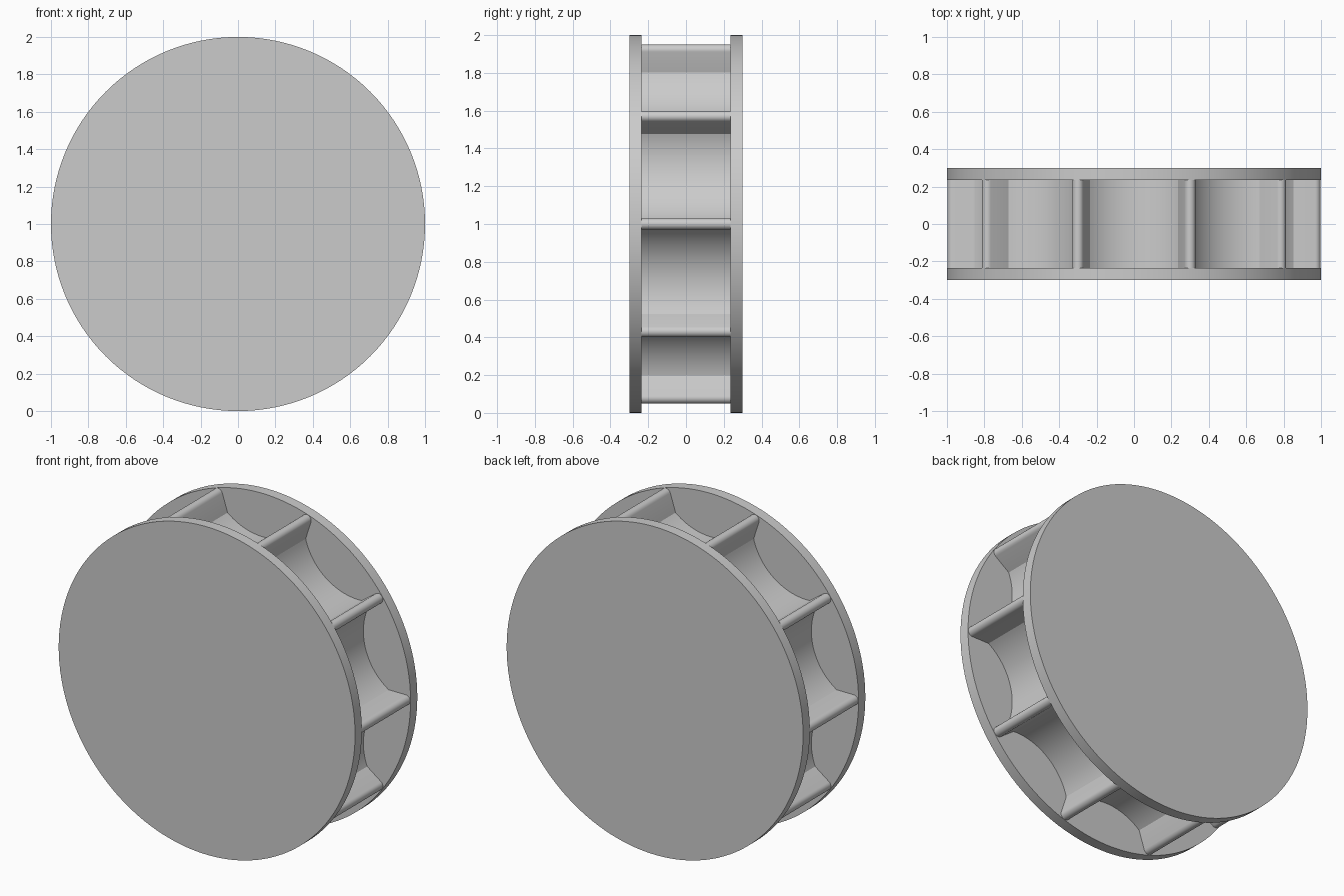
import bpy, bmesh
from math import pi, cos, sin, asin, sqrt, radians

VANES = 10
STEP = 2 * pi / VANES
HALF_VANE = 0.03      # half the thickness of a vane
TIP = 0.968           # centre of the rounded vane tip
WALL_END = 0.852      # where the flat vane wall meets the scoop
SCOOP_RADIUS = 0.37
INNER, OUTER = 0.235, 0.3

cube = bpy.data.objects.get("Cube")
if cube:
    bpy.data.objects.remove(cube, do_unlink=True)

grey = bpy.data.materials.new("plain grey")
grey.use_nodes = True
grey.diffuse_color = (0.6, 0.6, 0.6, 1)
grey.node_tree.nodes["Principled BSDF"].inputs["Base Color"].default_value = (0.6, 0.6, 0.6, 1)


def arc(radius, centre_dist, direction, start, end, count):
    """Points of an arc whose centre lies at a polar position."""
    cx, cz = centre_dist * cos(direction), centre_dist * sin(direction)
    for i in range(count + 1):
        a = direction + start + (end - start) * i / count
        yield cx + radius * cos(a), cz + radius * sin(a)


def extrude_profile(name, points, y0, y1):
    """Closed x-z outline extruded along y."""
    bm = bmesh.new()
    face = bm.faces.new([bm.verts.new((x, y0, z + 1)) for x, z in points])
    new = bmesh.ops.extrude_face_region(bm, geom=[face])["geom"]
    bmesh.ops.translate(bm, vec=(0, y1 - y0, 0),
                        verts=[v for v in new if isinstance(v, bmesh.types.BMVert)])
    bmesh.ops.recalc_face_normals(bm, faces=bm.faces)
    mesh = bpy.data.meshes.new(name)
    bm.to_mesh(mesh)
    bm.free()
    mesh.materials.append(grey)
    obj = bpy.data.objects.new(name, mesh)
    bpy.context.collection.objects.link(obj)
    bpy.ops.object.select_all(action='DESELECT')
    obj.select_set(True)
    bpy.context.view_layer.objects.active = obj
    bpy.ops.object.shade_smooth_by_angle(angle=radians(28))


# Hub with round-tipped vanes; a shallow arc joins the ends of facing vane walls
half = STEP / 2
chord_half = WALL_END * sin(half) - HALF_VANE * cos(half)
chord_dist = WALL_END * cos(half) + HALF_VANE * sin(half)
scoop_centre = chord_dist + sqrt(SCOOP_RADIUS ** 2 - chord_half ** 2)
sweep = asin(chord_half / SCOOP_RADIUS)
outline = []
for i in range(VANES):
    vane = i * STEP
    outline += arc(HALF_VANE, TIP, vane, -pi / 2, pi / 2, 12)
    outline += arc(SCOOP_RADIUS, scoop_centre, vane + half,
                   sweep - pi, -sweep - pi, 32)
extrude_profile("vaned_hub", outline, -INNER, INNER)

# Side discs
disc = list(arc(1, 0, 0, 0, 2 * pi, 128))[:-1]
extrude_profile("front_disc", disc, -OUTER, -INNER)
extrude_profile("back_disc", disc, INNER, OUTER)
